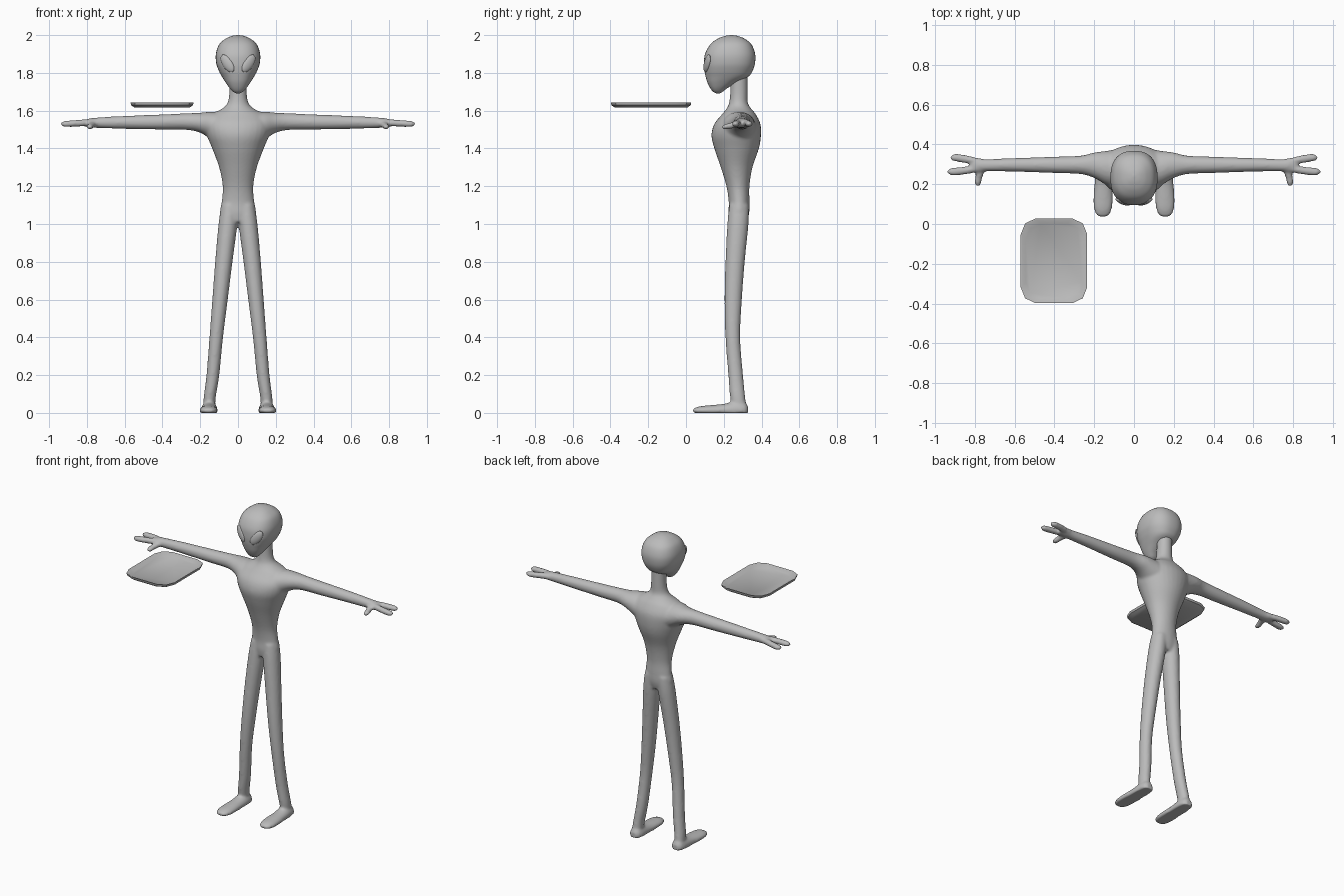
import bpy, bmesh, math
from mathutils import Matrix, Vector

if "Cube" in bpy.data.objects:
    bpy.data.objects.remove(bpy.data.objects["Cube"], do_unlink=True)

grey = bpy.data.materials.new("plain grey")
grey.use_nodes = True
colour = (0.5, 0.5, 0.5, 1)
grey.diffuse_color = colour
grey.node_tree.nodes["Principled BSDF"].inputs["Base Color"].default_value = colour


def finish(name, bm, smooth=True):
    bmesh.ops.recalc_face_normals(bm, faces=bm.faces)
    mesh = bpy.data.meshes.new(name)
    bm.to_mesh(mesh)
    bm.free()
    mesh.materials.append(grey)
    mesh.polygons.foreach_set("use_smooth", [smooth] * len(mesh.polygons))
    ob = bpy.data.objects.new(name, mesh)
    bpy.context.collection.objects.link(ob)
    return ob


def skin(bm, rings):
    """Bridge rings of points and cap both ends."""
    rows = [[bm.verts.new(p) for p in ring] for ring in rings]
    n = len(rows[0])
    for a, b in zip(rows, rows[1:]):
        for i in range(n):
            j = (i + 1) % n
            bm.faces.new((a[i], a[j], b[j], b[i]))
    bm.faces.new(rows[0][::-1])
    bm.faces.new(rows[-1])


def resample(rows, steps=6):
    """Smooth curve through section rows."""
    rows = [Vector(r) for r in rows]
    out = []
    for i in range(len(rows) - 1):
        p, q = rows[i], rows[i + 1]
        o, r = rows[max(i - 1, 0)], rows[min(i + 2, len(rows) - 1)]
        for k in range(steps):
            t = k / steps
            out.append(0.5 * (2 * p + (q - o) * t + (2 * o - 5 * p + 4 * q - r) * t * t
                              + (3 * p - o - 3 * q + r) * t ** 3))
    return out + [rows[-1]]


def loft(bm, axis, rows, side=1, power=2.0, sides=32):
    """Rows hold position along axis, two centres and two radii."""
    rings = []
    for t, a, b, ra, rb in resample(rows):
        ring = []
        for k in range(sides):
            c, s = math.cos(math.tau * k / sides), math.sin(math.tau * k / sides)
            u = a + ra * math.copysign(abs(c) ** (2 / power), c)
            v = b + rb * math.copysign(abs(s) ** (2 / power), s)
            x, y, z = {"x": (t, u, v), "y": (u, t, v), "z": (u, v, t)}[axis]
            ring.append((x * side, y, max(z, 0)))
        rings.append(ring)
    skin(bm, rings)


# Body: torso and neck
body = bmesh.new()
loft(body, "z", [
    (1.01, 0, .277, .06, .045), (1.06, 0, .28, .095, .055), (1.12, 0, .281, .086, .055),
    (1.2, 0, .275, .081, .061), (1.3, 0, .268, .1, .084), (1.4, 0, .268, .137, .118),
    (1.47, 0, .266, .165, .131), (1.53, 0, .272, .175, .122), (1.58, 0, .28, .14, .09),
    (1.61, 0, .28, .085, .066), (1.64, 0, .278, .056, .05), (1.7, 0, .28, .046, .046),
    (1.82, 0, .28, .046, .046)])

for side in (1, -1):
    # Arm, two fingers and thumb
    loft(body, "x", [
        (.08, .275, 1.5, .1, .09), (.14, .282, 1.52, .085, .074), (.2, .295, 1.536, .064, .053),
        (.27, .297, 1.542, .046, .044), (.4, .297, 1.54, .041, .04), (.6, .297, 1.538, .034, .034),
        (.74, .295, 1.536, .031, .028), (.79, .295, 1.535, .037, .023),
        (.825, .295, 1.534, .025, .014)], side)
    for inner, outer, tip in ((.282, .263, .935), (.31, .333, .92)):
        loft(body, "x", [
            (.77, inner, 1.535, .016, .016), (.82, (inner + outer) / 2, 1.535, .019, .018),
            (tip - .03, outer, 1.53, .02, .017), (tip - .005, outer, 1.53, .014, .012),
            (tip + .004, outer, 1.53, .004, .004)], side)
    loft(body, "y", [
        (.19, .784, 1.513, .005, .005), (.198, .784, 1.514, .015, .012),
        (.225, .782, 1.518, .018, .016), (.285, .765, 1.532, .022, .018)], side)

    # Leg and foot
    loft(body, "z", [
        (.02, .152, .285, .032, .035), (.08, .15, .274, .032, .04), (.2, .133, .263, .034, .039),
        (.4, .115, .248, .036, .039), (.6, .095, .25, .041, .046), (.8, .075, .26, .046, .051),
        (1, .053, .275, .05, .056), (1.1, .042, .281, .046, .052)], side)
    loft(body, "y", [
        (.037, .157, .012, .018, .008), (.048, .157, .012, .034, .015),
        (.08, .156, .012, .046, .024), (.13, .155, .012, .049, .029), (.2, .154, .012, .045, .036),
        (.27, .152, .012, .043, .05), (.31, .152, .012, .037, .045),
        (.328, .152, .012, .02, .025)], side)

# Fuse the limbs into one soft skin
body = finish("body", body)
remesh = body.modifiers.new("fuse", "REMESH")
remesh.mode = "VOXEL"
remesh.voxel_size = .008
remesh.use_smooth_shade = True
soften = body.modifiers.new("soften", "SMOOTH")
soften.factor = .5
soften.iterations = 6
graph = bpy.context.evaluated_depsgraph_get()
fused = bpy.data.meshes.new_from_object(body.evaluated_get(graph))
body.modifiers.clear()
body.data = fused
fused.materials.clear()
fused.materials.append(grey)

# Head: height, half width, front and back
profile = [
    (1.691, .008, .162, .178), (1.7, .026, .144, .194), (1.72, .045, .128, .22),
    (1.75, .066, .113, .272), (1.78, .085, .104, .33), (1.81, .101, .098, .352),
    (1.85, .115, .095, .365), (1.9, .117, .101, .366), (1.95, .1, .128, .347),
    (1.98, .067, .166, .312), (1.995, .034, .205, .275), (2, .006, .235, .247)]
head = bmesh.new()
loft(head, "z", [(z, 0, (f + b) / 2, w, (b - f) / 2) for z, w, f, b in profile],
     power=2.4, sides=48)
finish("head", head)

# Slanted almond eyes
for side, name in ((1, "left_eye"), (-1, "right_eye")):
    eye = bmesh.new()
    place = (Matrix.Translation((.056 * side, .112, 1.85))
             @ Matrix.Rotation(side * math.radians(22), 4, "Z")
             @ Matrix.Rotation(side * math.radians(36), 4, "Y")
             @ Matrix.Diagonal((.028, .014, .054, 1)))
    bmesh.ops.create_uvsphere(eye, u_segments=24, v_segments=16, radius=1, matrix=place)
    finish(name, eye)


# Shallow floating tray with chamfered corners
def tray_ring(inset, z):
    w, l = .167 - inset, .213 - inset
    corner = [(w, l - .08), (w - .022, l - .025), (w - .075, l)]
    points = []
    for sx, sy in ((1, 1), (-1, 1), (-1, -1), (1, -1)):
        points += [(sx * x - .402, sy * y - .185, z) for x, y in corner[::sx * sy]]
    return points


tray = bmesh.new()
skin(tray, [tray_ring(i, z) for i, z in (
    (.02, 1.617), (.003, 1.629), (0, 1.643), (.006, 1.643), (.026, 1.628))])
tray = finish("tray", tray)
bpy.context.view_layer.objects.active = tray
tray.select_set(True)
bpy.ops.object.shade_smooth_by_angle(angle=math.radians(40))
